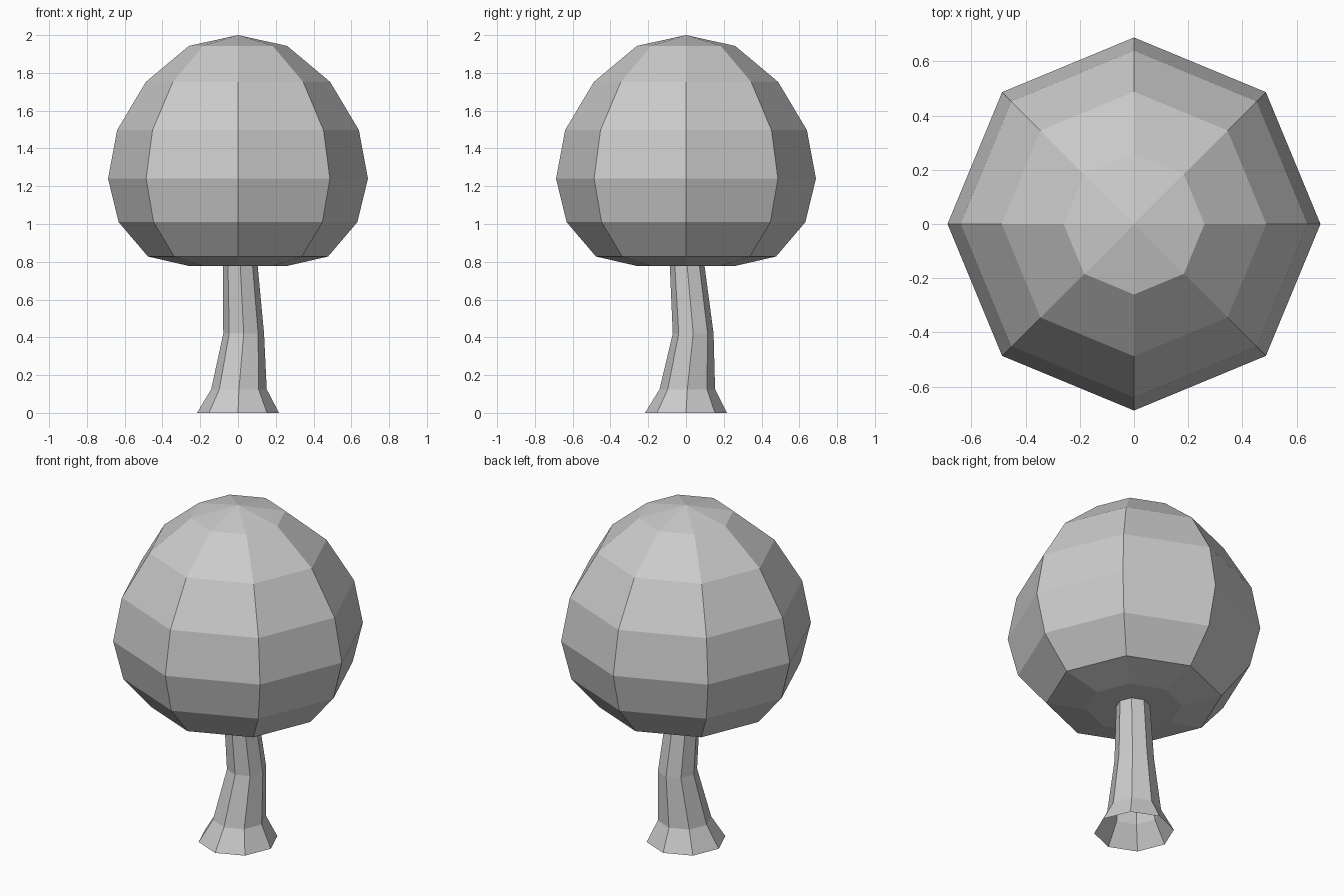
import bpy
import bmesh
from math import cos, sin, pi

SIDES = 8

cube = bpy.data.objects.get("Cube")
if cube:
    bpy.data.objects.remove(cube, do_unlink=True)

grey = bpy.data.materials.new("plain_grey")
grey.use_nodes = True
colour = (0.6, 0.6, 0.6, 1)
grey.diffuse_color = colour
bsdf = grey.node_tree.nodes["Principled BSDF"]
bsdf.inputs["Base Color"].default_value = colour


def loft(name, rings, top=None, bottom=None):
    """Flat-shaded octagonal rings (x, y, z, radius), closed by optional poles."""
    bm = bmesh.new()
    loops = []
    for x, y, z, r in rings:
        angles = [2 * pi * i / SIDES for i in range(SIDES)]
        loops.append([bm.verts.new((x + r * cos(a), y + r * sin(a), z)) for a in angles])
    for low, high in zip(loops, loops[1:]):
        for i in range(SIDES):
            j = (i + 1) % SIDES
            bm.faces.new((low[i], low[j], high[j], high[i]))
    for height, loop, step in ((top, loops[-1], 1), (bottom, loops[0], -1)):
        if height is not None:
            pole = bm.verts.new((0, 0, height))
            for i in range(SIDES):
                pair = (loop[i], loop[(i + 1) % SIDES])[::step]
                bm.faces.new((*pair, pole))
    mesh = bpy.data.meshes.new(name)
    bm.to_mesh(mesh)
    bm.free()
    mesh.materials.append(grey)
    obj = bpy.data.objects.new(name, mesh)
    bpy.context.collection.objects.link(obj)
    return obj


# Bent trunk with a flared, open foot
loft("trunk", [
    (0, 0, 0, 0.217),
    (0.005, 0.007, 0.125, 0.147),
    (0.03, 0.038, 0.42, 0.108),
    (0.012, 0.006, 0.78, 0.092),
    (0.01, 0.002, 0.82, 0.09),
])

# Rounded faceted crown
profile = [(0.26, 0.778), (0.477, 0.828), (0.632, 1.01), (0.688, 1.24),
           (0.64, 1.497), (0.488, 1.752), (0.26, 1.943)]
loft("crown", [(0, 0, z, r) for r, z in profile], top=2.0, bottom=0.778)
